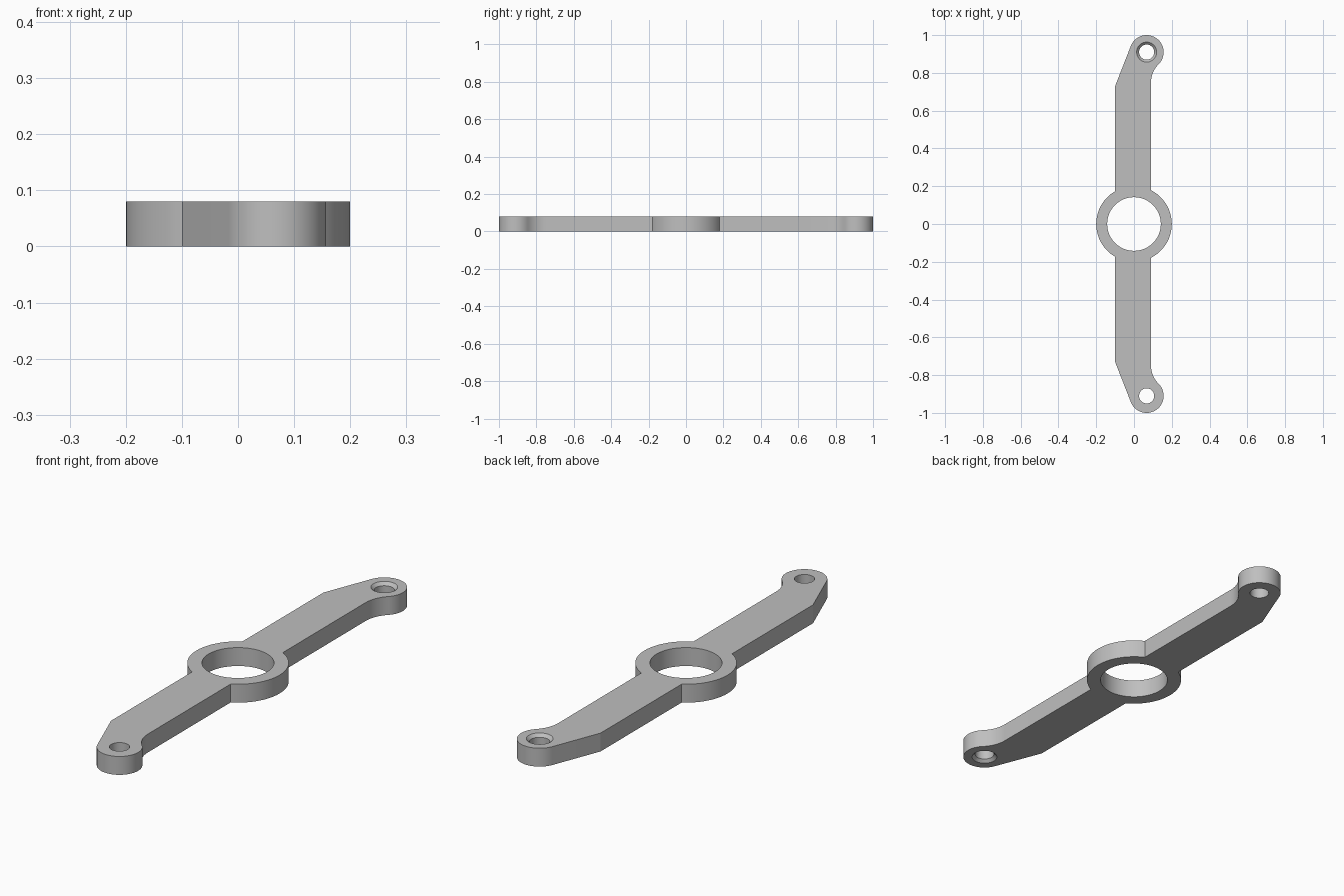
import bpy, bmesh
from math import cos, sin, acos, atan2, hypot, pi, radians

if "Cube" in bpy.data.objects:
    bpy.data.objects.remove(bpy.data.objects["Cube"])

HEIGHT = 0.08
RING_OUT, RING_IN = 0.2, 0.142
ARM_LEFT, ARM_RIGHT, BEND_Y = -0.1, 0.09, 0.73
BOSS_X, BOSS_Y, BOSS_R = 0.067, 0.91, 0.09
BORE_R, SINK = 0.04, 0.013

grey = bpy.data.materials.new("plain grey")
grey.use_nodes = True
colour = (0.52, 0.52, 0.52, 1)
grey.diffuse_color = colour
grey.node_tree.nodes["Principled BSDF"].inputs["Base Color"].default_value = colour


def arc(cx, cy, r, start, end, steps):
    angles = [start + (end - start) * i / steps for i in range(steps + 1)]
    return [(cx + r * cos(a), cy + r * sin(a)) for a in angles]


def half_outline():
    """Back half of the edge, from the ring's left side round to its right side."""
    # concave fillet touching both the straight arm edge and the round end
    k = cos(pi / 4)
    fillet_r = (BOSS_R * k - (ARM_RIGHT - BOSS_X)) / (1 - k)
    fillet_y = BOSS_Y - (fillet_r + BOSS_R) * k
    # slanted edge leaving the bend tangent to the round end
    dx, dy = ARM_LEFT - BOSS_X, BEND_Y - BOSS_Y
    tangent = atan2(dy, dx) + 2 * pi - acos(BOSS_R / hypot(dx, dy))
    pts = arc(0, 0, RING_OUT, 0, acos(ARM_RIGHT / RING_OUT), 16)
    pts += arc(ARM_RIGHT + fillet_r, fillet_y, fillet_r, pi, pi * 3 / 4, 10)
    pts += arc(BOSS_X, BOSS_Y, BOSS_R, -pi / 4, tangent, 40)[1:]
    pts.append((ARM_LEFT, BEND_Y))
    pts += arc(0, 0, RING_OUT, acos(ARM_LEFT / RING_OUT), pi, 16)
    return pts


def new_object(name, bm):
    mesh = bpy.data.meshes.new(name)
    bmesh.ops.recalc_face_normals(bm, faces=bm.faces)
    bm.to_mesh(mesh)
    bm.free()
    obj = bpy.data.objects.new(name, mesh)
    bpy.context.collection.objects.link(obj)
    mesh.materials.append(grey)
    return obj


def cut(target, x, y, z, r_low, r_high, depth):
    """Subtract a round cutter centred on (x, y, z)."""
    bm = bmesh.new()
    bmesh.ops.create_cone(bm, cap_ends=True, segments=64, radius1=r_low,
                          radius2=r_high, depth=depth)
    bmesh.ops.translate(bm, verts=bm.verts, vec=(x, y, z))
    cutter = new_object("cutter", bm)
    cutter.hide_render = True
    mod = target.modifiers.new("hole", 'BOOLEAN')
    mod.operation, mod.solver, mod.object = 'DIFFERENCE', 'EXACT', cutter
    bpy.context.view_layer.objects.active = target
    bpy.ops.object.modifier_apply(modifier=mod.name)
    bpy.data.objects.remove(cutter)


# Flat body: mirrored outline, extruded upward
back = half_outline()
front = [(x, -y) for x, y in reversed(back[1:-1])]
bm = bmesh.new()
base = bm.faces.new([bm.verts.new((x, y, 0)) for x, y in back + front])
top = bmesh.ops.extrude_face_region(bm, geom=[base], use_keep_orig=True)
verts = [g for g in top["geom"] if isinstance(g, bmesh.types.BMVert)]
bmesh.ops.translate(bm, verts=verts, vec=(0, 0, HEIGHT))
bracket = new_object("ring_bracket", bm)

# Central opening and the two end bores
cut(bracket, 0, 0, HEIGHT / 2, RING_IN, RING_IN, HEIGHT * 2)
for side in (-1, 1):
    cut(bracket, BOSS_X, side * BOSS_Y, HEIGHT / 2, BORE_R, BORE_R, HEIGHT * 2)

# Countersinks: on top at the back, underneath at the front
rim, slim, wide = BORE_R + SINK, BORE_R + SINK - 0.02, BORE_R + SINK + 0.02
cut(bracket, BOSS_X, BOSS_Y, HEIGHT, slim, wide, 0.04)
cut(bracket, BOSS_X, -BOSS_Y, 0, wide, slim, 0.04)

bpy.ops.object.select_all(action='DESELECT')
bracket.select_set(True)
bpy.context.view_layer.objects.active = bracket
bpy.ops.object.shade_smooth_by_angle(angle=radians(15))
